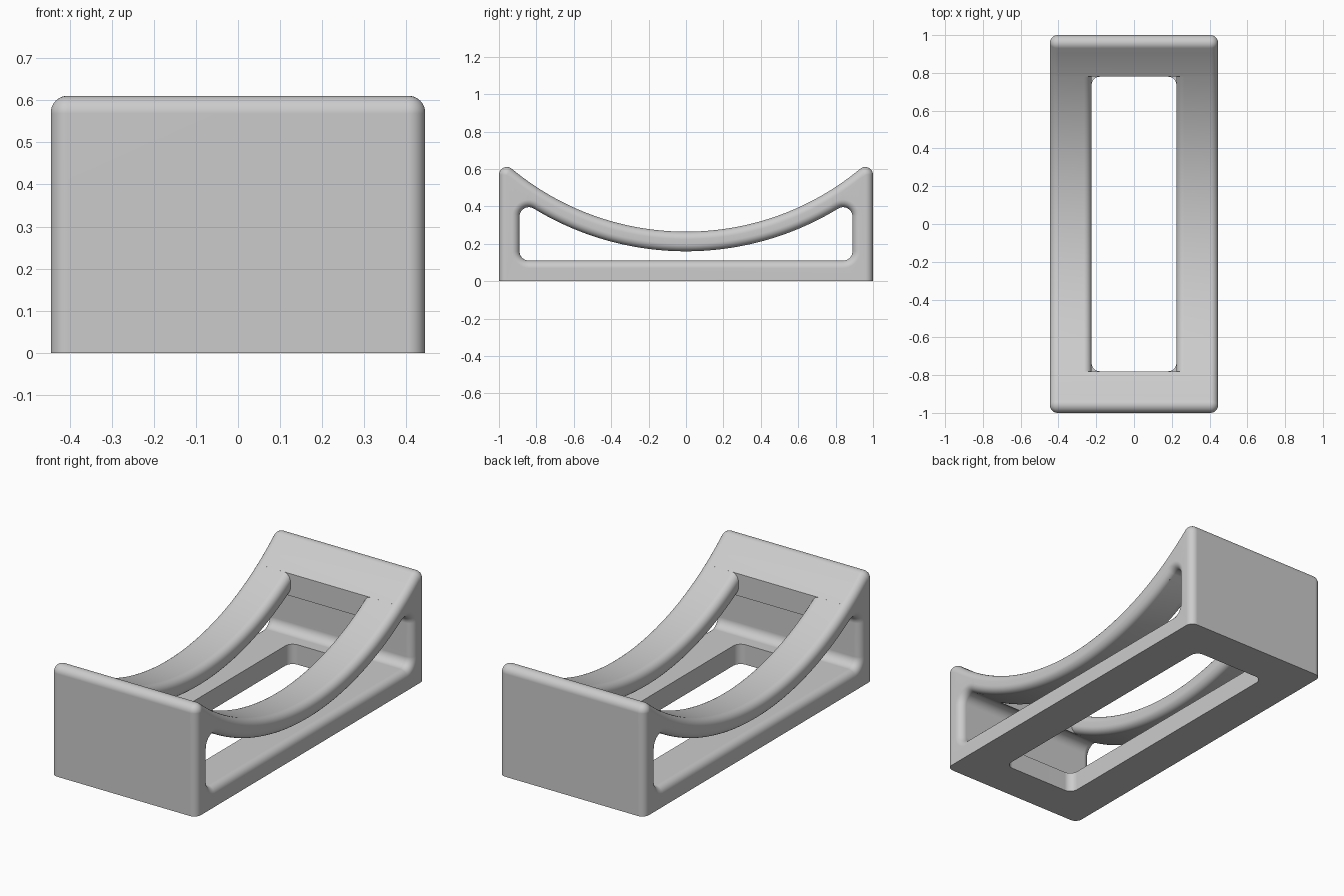
import bpy, bmesh, math

if "Cube" in bpy.data.objects:
    bpy.data.objects.remove(bpy.data.objects["Cube"])

HALF_W, FILLET = 0.445, 0.04
ARC_Z, R_TOP, R_UNDER = 1.723, 1.458, 1.563   # shared centre of the saddle curves
HOLE_X, HOLE_Y = 0.225, 0.78

grey = bpy.data.materials.new("light grey")
grey.diffuse_color = (0.6, 0.6, 0.6, 1)
grey.use_nodes = True
grey.node_tree.nodes["Principled BSDF"].inputs["Base Color"].default_value = grey.diffuse_color


def arc(cy, cz, r, a0, a1, n):
    return [(cy + r * math.cos(a0 + (a1 - a0) * i / n),
             cz + r * math.sin(a0 + (a1 - a0) * i / n)) for i in range(n + 1)]


def saddle(r, y, n=28):
    """Half of the saddle curve, from just inside y to the centre line."""
    a = math.asin(y / r)
    return [(r * math.sin(a * (1 - i / n)), ARC_Z - r * math.cos(a * (1 - i / n)))
            for i in range(1, n + 1)]


def mirrored(half):
    return half + [(-y, z) for y, z in reversed(half[:-1])]


def outer_loop(d):
    """Side outline inset by d."""
    tip = FILLET + 0.002
    cy = 1 - tip
    dist = R_TOP + tip
    cz = ARC_Z - math.sqrt(dist ** 2 - cy ** 2)
    end = math.atan2(ARC_Z - cz, -cy)
    half = [(1 - d, 0)] + arc(cy, cz, tip - d, 0, end, 10)
    return mirrored(half + saddle(R_TOP + d, cy * (R_TOP + d) / dist))


def window_loop(d):
    """Side window outline grown by d."""
    cy, r = 0.84, 0.05
    dist = R_UNDER + r
    cz = ARC_Z - math.sqrt(dist ** 2 - cy ** 2)
    end = math.atan2(ARC_Z - cz, -cy)
    half = arc(cy, 0.16, r + d, -math.pi / 2, 0, 8) + arc(cy, cz, r + d, 0, end, 10)
    return mirrored(half + saddle(R_UNDER - d, cy * (R_UNDER - d) / dist))


def loft(bm, rings):
    """Bridge equal closed rings of points; returns the vertex rings."""
    vs = [[bm.verts.new(p) for p in ring] for ring in rings]
    for a, b in zip(vs, vs[1:]):
        n = len(a)
        for i in range(n):
            j = (i + 1) % n
            bm.faces.new((a[i], a[j], b[j], b[i]))
    return vs


def make(name, bm):
    bmesh.ops.recalc_face_normals(bm, faces=bm.faces[:])
    me = bpy.data.meshes.new(name)
    bm.to_mesh(me)
    bm.free()
    me.materials.append(grey)
    ob = bpy.data.objects.new(name, me)
    bpy.context.collection.objects.link(ob)
    return ob


def activate(ob):
    bpy.ops.object.select_all(action='DESELECT')
    ob.select_set(True)
    bpy.context.view_layer.objects.active = ob


def cut(ob, cutter):
    activate(ob)
    m = ob.modifiers.new("cut", 'BOOLEAN')
    m.operation, m.solver, m.object = 'DIFFERENCE', 'EXACT', cutter
    bpy.ops.object.modifier_apply(modifier=m.name)
    bpy.data.objects.remove(cutter)


def smooth(ob):
    activate(ob)
    bpy.ops.object.shade_smooth_by_angle(angle=math.radians(32))
    ob.modifiers.new("normals", 'WEIGHTED_NORMAL').keep_sharp = True


def prism(name, pts, z0, z1):
    bm = bmesh.new()
    low, high = loft(bm, [[(x, y, z) for x, y in pts] for z in (z0, z1)])
    bm.faces.new(low)
    bm.faces.new(high)
    return make(name, bm)


# Base and end blocks: side profile with window, lofted across x with rounded sides
steps = [(FILLET * (1 - math.cos(a)), HALF_W - FILLET + FILLET * math.sin(a))
         for a in (math.pi / 2 * i / 6 for i in range(7))]
sections = [(d, -x) for d, x in reversed(steps)] + steps
bm = bmesh.new()
tubes = [loft(bm, [[(x, y, z) for y, z in loop(d)] for d, x in sections])
         for loop in (outer_loop, window_loop)]
for k, side in ((0, -1), (-1, 1)):
    edges = []
    for t in tubes:
        ring = t[k]
        edges += [bm.edges.get((ring[i - 1], ring[i])) for i in range(len(ring))]
    bmesh.ops.triangle_fill(bm, edges=edges, use_beauty=True, normal=(side, 0, 0))
frame = make("base_and_ends", bm)

# Clear the span between the end blocks, then cut the slot through the base
cut(frame, prism("span_cutter", [(-1, -HOLE_Y), (1, -HOLE_Y), (1, HOLE_Y), (-1, HOLE_Y)],
                 0.135, 1))
r = 0.045
slot = []
for k, (sx, sy) in enumerate([(1, 1), (-1, 1), (-1, -1), (1, -1)]):
    slot += arc(sx * (HOLE_X - r), sy * (HOLE_Y - r), r,
                k * math.pi / 2, (k + 1) * math.pi / 2, 6)
cut(frame, prism("slot_cutter", slot, -0.1, 0.13))
smooth(frame)

# Curved rails: rounded section swept along the saddle curve, mirrored in x
rail = []
x0, x1 = HOLE_X, HALF_W
corners = [(x1, R_UNDER, -1, -1), (x0, R_UNDER, 1, -1), (x0, R_TOP, 1, 1), (x1, R_TOP, -1, 1)]
for k, (x, rad, sx, sr) in enumerate(corners):
    rail += arc(x + sx * FILLET, rad + sr * FILLET, FILLET,
                k * math.pi / 2, (k + 1) * math.pi / 2, 6)
ys = [-HOLE_Y + 2 * HOLE_Y * i / 56 for i in range(57)]
bm = bmesh.new()
loft(bm, [[(x, y, ARC_Z - math.sqrt(q * q - y * y)) for x, q in rail] for y in ys])
rails = make("curved_rails", bm)
rails.modifiers.new("mirror", 'MIRROR')
smooth(rails)
